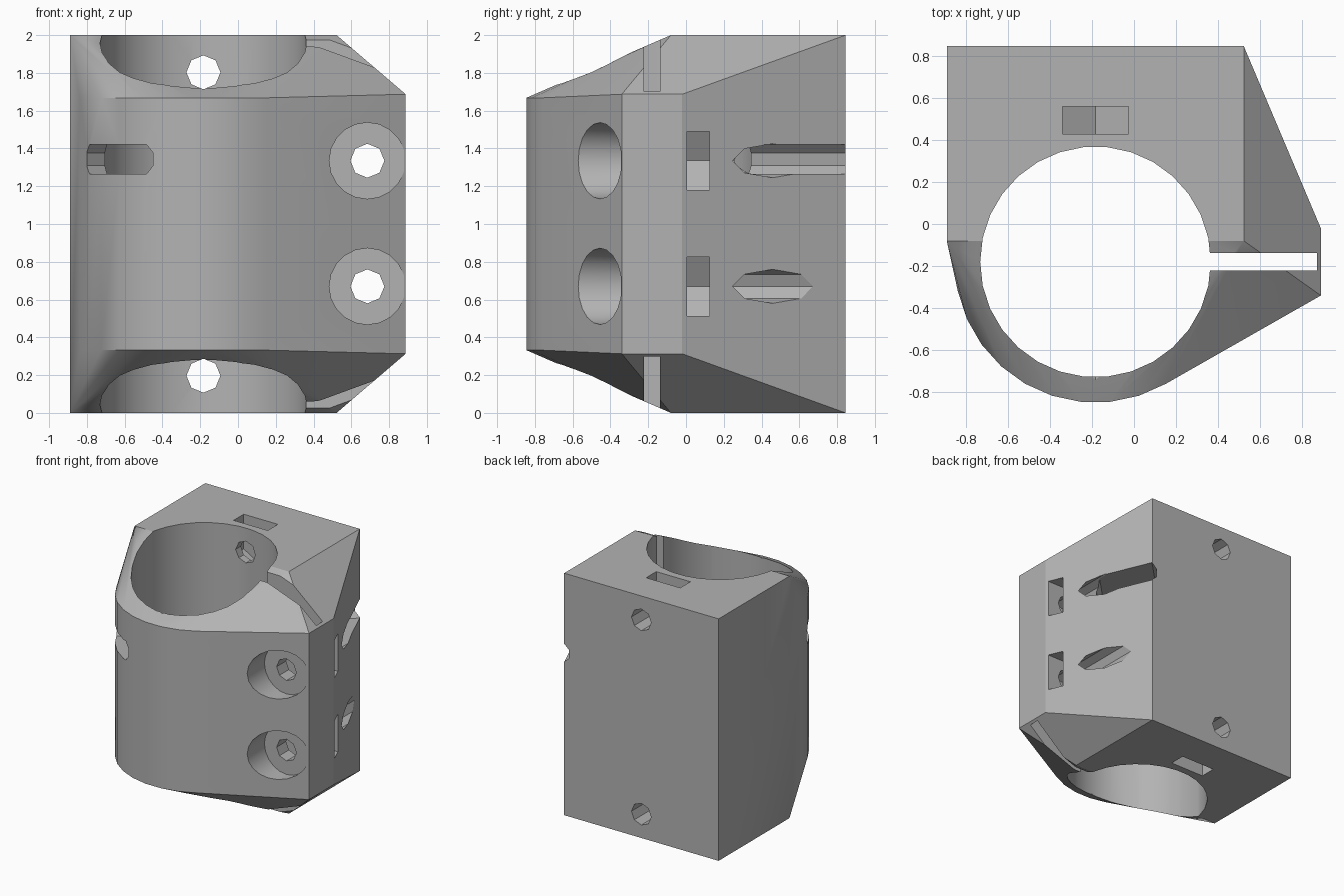
import bpy, bmesh, math
from mathutils import Matrix, Vector

if "Cube" in bpy.data.objects:
    bpy.data.objects.remove(bpy.data.objects["Cube"], do_unlink=True)

CX, CY = -0.183, -0.18      # bore axis
HOLE_R, NUT_R = 0.09, 0.18


def new_object(name, bm):
    bmesh.ops.recalc_face_normals(bm, faces=bm.faces)
    mesh = bpy.data.meshes.new(name)
    bm.to_mesh(mesh)
    bm.free()
    obj = bpy.data.objects.new(name, mesh)
    bpy.context.collection.objects.link(obj)
    return obj


def ring(r, n, cx=0, cy=0):
    return [(cx + r * math.cos(2 * math.pi * i / n), cy + r * math.sin(2 * math.pi * i / n))
            for i in range(n)]


def prism(name, points, origin, u, v, depth):
    """Extrude a 2D outline, laid out on axes u and v, along the vector depth."""
    bm = bmesh.new()
    o, u, v = Vector(origin), Vector(u), Vector(v)
    face = bm.faces.new([bm.verts.new(o + u * a + v * b) for a, b in points])
    out = bmesh.ops.extrude_face_region(bm, geom=[face])
    moved = [g for g in out["geom"] if isinstance(g, bmesh.types.BMVert)]
    bmesh.ops.translate(bm, verts=moved, vec=Vector(depth))
    return new_object(name, bm)


X, Y, Z = (1, 0, 0), (0, 1, 0), (0, 0, 1)


def hole_y(name, x, z, r, n, y0, y1):
    return prism(name, ring(r, n), (x, y0, z), X, Z, (0, y1 - y0, 0))


def nut_trap(name, x, y, z, out, width):
    """Pointed nut pocket, open along the direction out."""
    out = Vector(out)
    side = out.cross(Vector(Y))
    a, c = NUT_R * math.cos(math.pi / 6), NUT_R / 2
    shape = [(-NUT_R, 0), (-c, a), (0.6, a), (0.6, -a), (-c, -a)]
    return prism(name, shape, (x, y, z), out, side, (0, width, 0))


# Clamp block: hull of a flat mounting box, the round front and the ear
bm = bmesh.new()
for s in (-1, 1):
    for x in (-0.89, 0.522):
        for y in (-0.08, 0.845):
            bm.verts.new((x, y, 1 + s))
    for x, y in ring(0.669, 30, CX, CY):
        bm.verts.new((x, y, 1 + s * 0.668))
    for y in (-0.34, -0.02):
        bm.verts.new((0.888, y, 1 + s * 0.687))
hull = bmesh.ops.convex_hull(bm, input=bm.verts)
loose = [v for v in bm.verts if not v.link_faces]
bmesh.ops.delete(bm, geom=loose, context="VERTS")
bmesh.ops.dissolve_limit(bm, angle_limit=0.005, verts=bm.verts, edges=bm.edges)
block = new_object("clamp_block", bm)

cutters = []

# Main bore and clamping gap
cutters.append(prism("bore_cutter", ring(0.548, 30, CX, CY), (0, 0, -0.2), X, Y, (0, 0, 2.4)))
gap = [(0.1, -0.222), (0.87, -0.222), (0.87, -0.137), (0.1, -0.137)]
cutters.append(prism("gap_cutter", gap, (0, 0, -0.2), X, Y, (0, 0, 2.4)))

# Clamping screws in the ear: hole, head recess and side nut trap
for tag, z in (("lower", 0.67), ("upper", 1.335)):
    cutters.append(hole_y(tag + "_screw_cutter", 0.685, z, HOLE_R, 8, -1, 1))
    cutters.append(hole_y(tag + "_recess_cutter", 0.685, z, 0.202, 20, -1, -0.345))
    cutters.append(nut_trap(tag + "_nut_cutter", 0.685, 0.004, z, X, 0.12))

# Mounting screws in the back wall with nut traps open to top and bottom
for tag, s in (("bottom", -1), ("top", 1)):
    z = 1 + s * 0.803
    cutters.append(hole_y(tag + "_mount_cutter", CX, z, HOLE_R, 8, -0.78, 1))
    cutters.append(nut_trap(tag + "_mount_nut_cutter", CX, 0.427, z, (0, 0, s), 0.132))

# Flat strap channel running diagonally through the block
strap = [(-0.25, -0.034), (-0.215, -0.078), (0.215, -0.078), (0.25, -0.034),
         (0.25, 0.034), (0.215, 0.078), (-0.215, 0.078), (-0.25, 0.034)]
d = Vector((1, 1, 0)).normalized()
across = Vector((-1, 1, 0)).normalized()
start = Vector((CX, CY, 1.343)) - d * 1.2 + across * 0.008
cutters.append(prism("strap_cutter", strap, start, across, Z, d * 3))

# Cut everything out of the block
for c in cutters:
    c.hide_render = True
    mod = block.modifiers.new(c.name, "BOOLEAN")
    mod.operation, mod.solver, mod.object = "DIFFERENCE", "EXACT", c

bpy.context.view_layer.update()
graph = bpy.context.evaluated_depsgraph_get()
result = bpy.data.meshes.new_from_object(block.evaluated_get(graph))
block.modifiers.clear()
block.data = result
for c in cutters:
    bpy.data.objects.remove(c, do_unlink=True)

# Plain grey material
grey = bpy.data.materials.new("plain_grey")
grey.use_nodes = True
colour = (0.45, 0.45, 0.45, 1)
grey.diffuse_color = colour
grey.node_tree.nodes["Principled BSDF"].inputs["Base Color"].default_value = colour
block.data.materials.clear()
block.data.materials.append(grey)
for p in block.data.polygons:
    p.material_index = 0

bpy.ops.object.select_all(action="DESELECT")
block.select_set(True)
bpy.context.view_layer.objects.active = block
bpy.ops.object.shade_smooth_by_angle(angle=math.radians(20))
